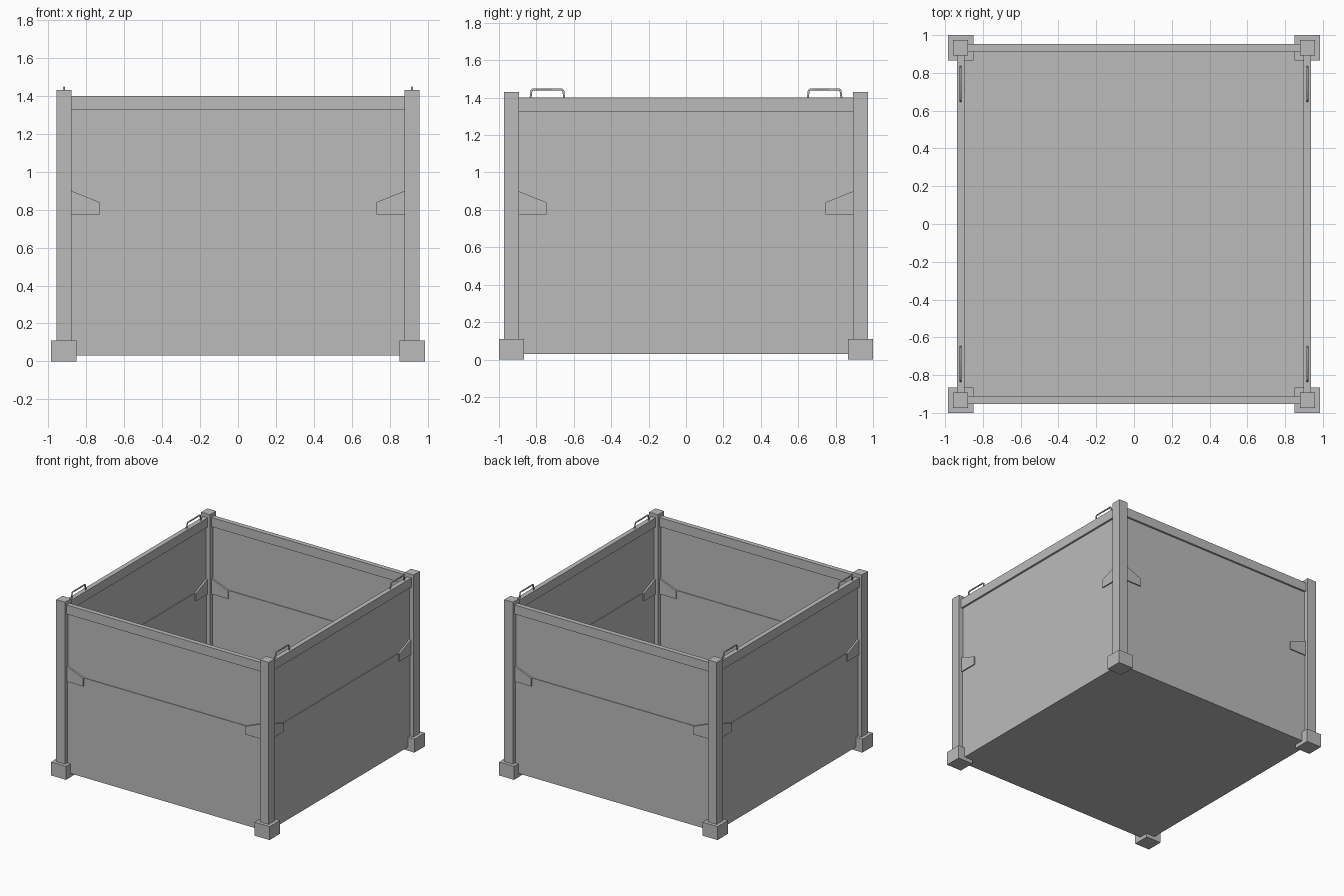
import bpy, bmesh
from mathutils import Vector

cube = bpy.data.objects.get("Cube")
if cube:
    bpy.data.objects.remove(cube, do_unlink=True)

grey = bpy.data.materials.new("plain grey")
grey.use_nodes = True
grey.diffuse_color = (0.5, 0.5, 0.5, 1)
grey.node_tree.nodes["Principled BSDF"].inputs["Base Color"].default_value = (0.5, 0.5, 0.5, 1)

PX, PY = 0.918, 0.933      # post centres
POST = 0.04                # post half width


def finish(bm, name):
    bmesh.ops.recalc_face_normals(bm, faces=bm.faces)
    mesh = bpy.data.meshes.new(name)
    bm.to_mesh(mesh)
    bm.free()
    mesh.materials.append(grey)
    obj = bpy.data.objects.new(name, mesh)
    bpy.context.collection.objects.link(obj)
    return obj


def box(name, centre, half, z0, z1):
    bm = bmesh.new()
    bmesh.ops.create_cube(bm, size=2)
    for v in bm.verts:
        v.co = Vector((centre[0] + v.co.x * half[0], centre[1] + v.co.y * half[1],
                       z1 if v.co.z > 0 else z0))
    return finish(bm, name)


def plate(name, profile, thickness, place):
    """Extrude a flat (along, height) profile; place maps (along, across, height)."""
    bm = bmesh.new()
    face = bm.faces.new([bm.verts.new((a, -thickness / 2, z)) for a, z in profile])
    new = bmesh.ops.extrude_face_region(bm, geom=[face])["geom"]
    verts = [v for v in new if isinstance(v, bmesh.types.BMVert)]
    bmesh.ops.translate(bm, verts=verts, vec=(0, thickness, 0))
    for v in bm.verts:
        v.co = place(*v.co)
    return finish(bm, name)


# Wall layers: lower panel, thinner upper panel, top rail
LAYERS = [("lower_panel", 0.009, 0.03, 0.84),
          ("upper_panel", 0.004, 0.84, 1.33),
          ("top_rail", 0.0195, 1.325, 1.4)]

for s, end, side in [(-1, "front", "right"), (1, "back", "left")]:
    for part, t, z0, z1 in LAYERS:
        box(f"{end}_{part}", (0, s * PY), (PX - 0.02, t), z0, z1)
        box(f"{side}_{part}", (s * PX, 0), (t, PY - 0.02), z0, z1)

box("floor", (0, 0), (PX + 0.009, PY + 0.009), 0.03, 0.045)

# Gusset profile: distance from the post centre, height
GUSSET = [(0.03, 0.775), (0.187, 0.775), (0.187, 0.84), (0.038, 0.9), (0.03, 0.9)]

for sx, side in [(-1, "right"), (1, "left")]:
    for sy, end in [(-1, "front"), (1, "back")]:
        corner = f"{end}_{side}"
        c = (sx * PX, sy * PY)
        box(f"{corner}_post", c, (POST, POST), 0.05, 1.43)
        box(f"{corner}_foot", c, (0.067, 0.067), 0, 0.11)
        plate(f"{corner}_gusset_a", GUSSET, 0.036,
              lambda a, b, z: Vector((sx * (PX - a), sy * PY + b, z)))
        plate(f"{corner}_gusset_b", GUSSET, 0.036,
              lambda a, b, z: Vector((sx * PX + b, sy * (PY - a), z)))

        # Bent rod handle on the side rail
        curve = bpy.data.curves.new(f"{corner}_handle", "CURVE")
        curve.dimensions = "3D"
        curve.bevel_depth = 0.006
        curve.bevel_resolution = 1
        curve.use_fill_caps = True
        line = curve.splines.new("POLY")
        path = [(0.651, 1.395), (0.656, 1.437), (0.663, 1.444),
                (0.819, 1.444), (0.826, 1.437), (0.832, 1.395)]
        line.points.add(len(path) - 1)
        for p, (y, z) in zip(line.points, path):
            p.co = (sx * PX, sy * y, z, 1)
        curve.materials.append(grey)
        handle = bpy.data.objects.new(f"{corner}_handle", curve)
        bpy.context.collection.objects.link(handle)
